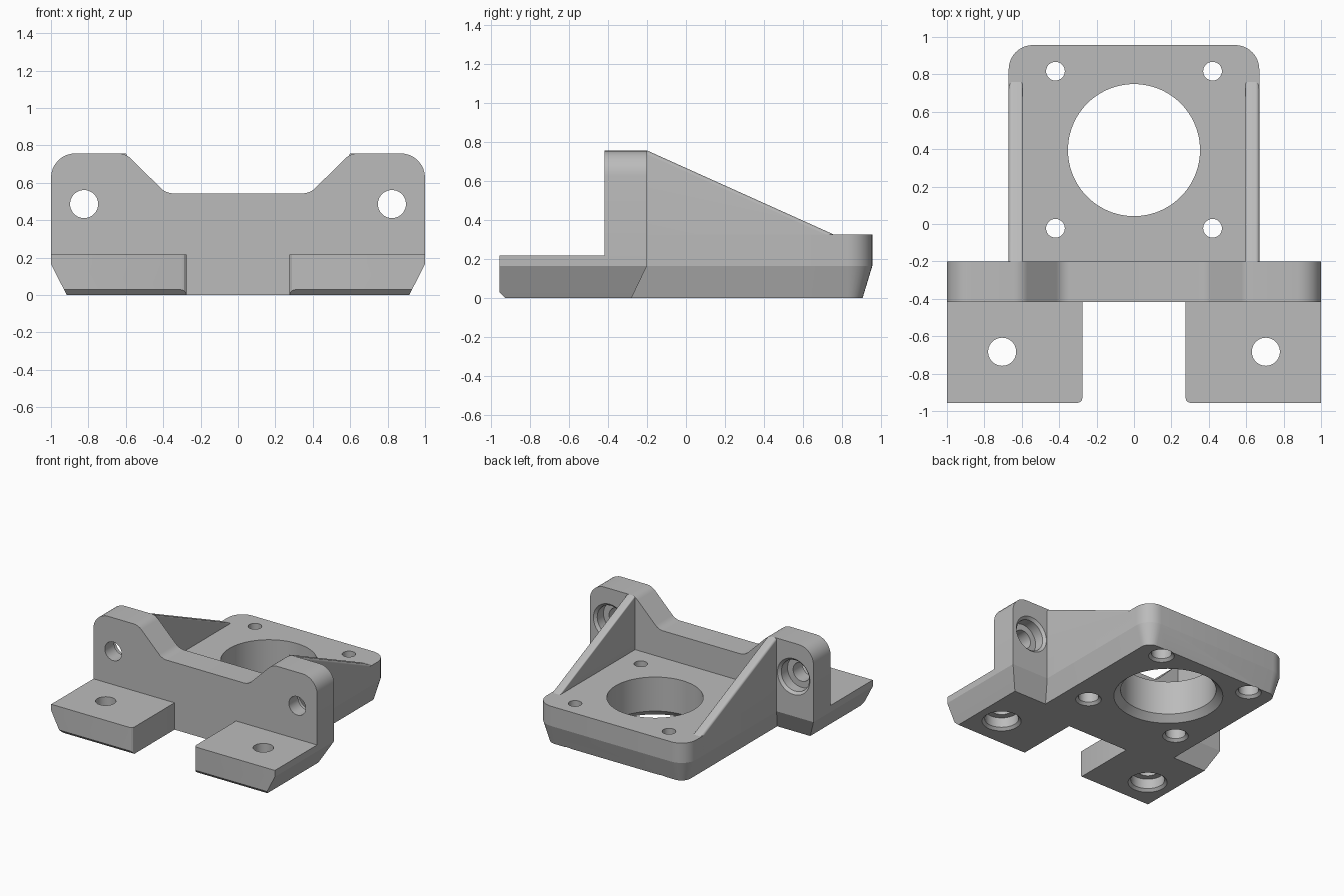
import bpy, bmesh, math
from mathutils import Vector

if "Cube" in bpy.data.objects:
    bpy.data.objects.remove(bpy.data.objects["Cube"])

grey = bpy.data.materials.new("plain_grey")
grey.diffuse_color = (0.5, 0.5, 0.5, 1)
grey.use_nodes = True
grey.node_tree.nodes["Principled BSDF"].inputs["Base Color"].default_value = grey.diffuse_color


def loft(name, rings):
    """Closed solid through a list of equal-length point rings."""
    bm = bmesh.new()
    vs = [[bm.verts.new(p) for p in ring] for ring in rings]
    n = len(vs[0])
    bm.faces.new(vs[0])
    bm.faces.new(vs[-1])
    for a, b in zip(vs, vs[1:]):
        for i in range(n):
            j = (i + 1) % n
            bm.faces.new((a[i], a[j], b[j], b[i]))
    bmesh.ops.recalc_face_normals(bm, faces=bm.faces[:])
    me = bpy.data.meshes.new(name)
    bm.to_mesh(me)
    bm.free()
    me.materials.append(grey)
    ob = bpy.data.objects.new(name, me)
    bpy.context.collection.objects.link(ob)
    return ob


def rounded(corners, steps=8):
    """2D outline from (x, y, fillet radius) corners."""
    out, n = [], len(corners)
    for i, (x, y, r) in enumerate(corners):
        p = Vector((x, y))
        if r == 0:
            out.append(p)
            continue
        d1 = (Vector(corners[i - 1][:2]) - p).normalized()
        d2 = (Vector(corners[(i + 1) % n][:2]) - p).normalized()
        ang = d1.angle(d2)
        c = p + (d1 + d2).normalized() * (r / math.sin(ang / 2))
        t = r / math.tan(ang / 2)
        a, b, phi = p + d1 * t - c, p + d2 * t - c, math.pi - ang
        for k in range(steps + 1):
            f = k / steps
            out.append(c + (a * math.sin((1 - f) * phi) + b * math.sin(f * phi)) / math.sin(phi))
    return out


def cut(ob, cutter):
    cutter.hide_render = True
    m = ob.modifiers.new("cut", 'BOOLEAN')
    m.operation, m.solver, m.object = 'DIFFERENCE', 'EXACT', cutter
    bpy.context.view_layer.objects.active = ob
    bpy.ops.object.modifier_apply(modifier=m.name)
    bpy.data.objects.remove(cutter)


def drill(ob, origin, axis, profile, n=56):
    """Cut a turned hole: profile is (distance along axis, radius)."""
    o, w = Vector(origin), Vector(axis)
    u = Vector((1, 0, 0))
    v = w.cross(u)
    rings = [[o + w * t + (u * math.cos(2 * math.pi * i / n) + v * math.sin(2 * math.pi * i / n)) * r
              for i in range(n)] for t, r in profile]
    cut(ob, loft("hole_cutter", rings))


def counterbore(big, small, depth, lip=0.02):
    return [(-0.01, big + lip + 0.01), (lip, big), (depth, big), (depth, small), (0.6, small)]


TOP, PLATE, FOOT, CHAMFER = 0.757, 0.325, 0.217, 0.165

# Feet and lower wall: tapered block with a notch between the feet
layers = [(0, 0.915, -0.93, -0.28), (0.028, 0.93, -0.957, -0.266),
          (CHAMFER, 1.0, -0.957, -0.2), (FOOT, 1.0, -0.957, -0.2)]
feet = loft("feet", [[(-x, f, z), (x, f, z), (x, b, z), (-x, b, z)] for z, x, f, b in layers])
half = [(0.305, -1.1), (0.305, -0.957), (0.29, -0.953), (0.279, -0.942), (0.275, -0.927), (0.275, -0.418)]
notch = half + [(-x, y) for x, y in reversed(half)]
cut(feet, loft("notch_cutter", [[(x, y, z) for x, y in notch] for z in (-0.1, 0.4)]))

# Upright wall with raised ears
ear = [(1.0, CHAMFER, 0), (1.0, TOP, 0.13), (0.6, TOP, 0.1), (0.385, 0.543, 0.1)]
outline = rounded(ear + [(-x, z, r) for x, z, r in reversed(ear)])
wall = loft("mounting_wall", [[(x, y, z) for x, z in outline] for y in (-0.418, -0.2)])

# Plate with rounded rear corners and a tapered underside
rings = []
for z, inset in ((0, 0.05), (CHAMFER, 0), (PLATE, 0)):
    x, y, r = 0.67 - inset, 0.957 - inset, 0.13 - inset
    shape = rounded([(-x, -0.3, 0), (x, -0.3, 0), (x, y, r), (-x, y, r)])
    rings.append([(px, py, z) for px, py in shape])
plate = loft("motor_plate", rings)
drill(plate, (0, 0.395, 0), (0, 0, 1), [(-0.01, 0.413), (0.05, 0.353), (0.6, 0.353)], 96)

parts = [feet, wall, plate]
for s, side in ((-1, "left"), (1, "right")):
    # Screw holes, counterbored from below and from behind
    drill(feet, (s * 0.705, -0.683, 0), (0, 0, 1), counterbore(0.125, 0.075, 0.1))
    drill(wall, (s * 0.823, -0.2, 0.486), (0, -1, 0), counterbore(0.125, 0.075, 0.1))
    for y in (-0.023, 0.817):
        drill(plate, (s * 0.42, y, 0), (0, 0, 1), counterbore(0.075, 0.05, 0.15))
    # Sloping side rib with softened top edges
    rings = []
    for y in (-0.2, 0.78):
        z = TOP - (y + 0.2) * (TOP - PLATE) / 0.96
        shape = rounded([(0.595, 0.2, 0), (0.67, 0.2, 0), (0.67, z, 0.02), (0.595, z, 0.01)])
        rings.append([(s * px, y, pz) for px, pz in shape])
    parts.append(loft(side + "_rib", rings))

# Smooth the round surfaces, keep edges sharp
bpy.ops.object.select_all(action='DESELECT')
for ob in parts:
    ob.select_set(True)
bpy.context.view_layer.objects.active = feet
bpy.ops.object.shade_smooth_by_angle(angle=math.radians(15))
